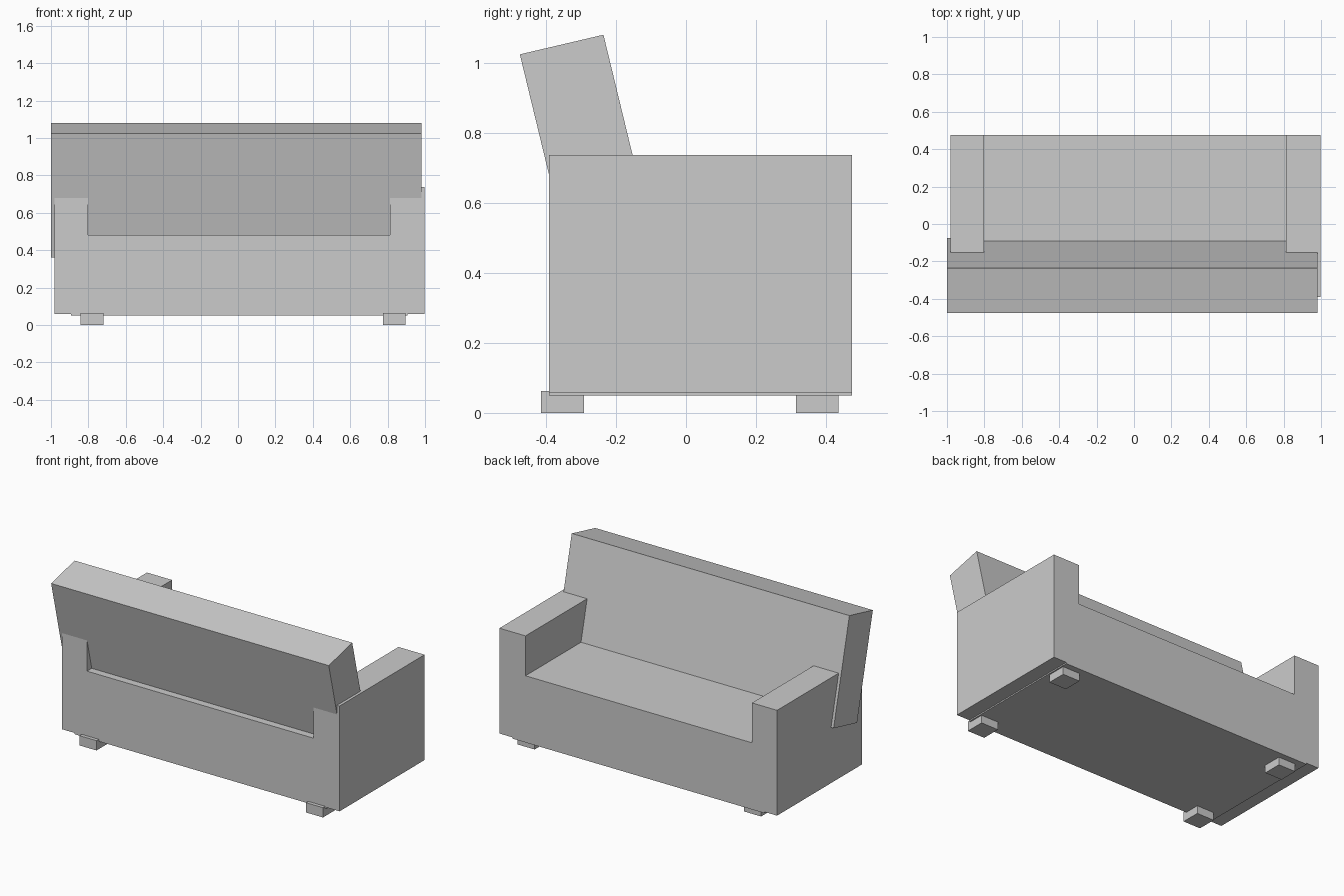
import bpy
import bmesh

if "Cube" in bpy.data.objects:
    bpy.data.objects.remove(bpy.data.objects["Cube"])


def prism(name, profile, x0, x1):
    """Extrude a (y, z) profile along x."""
    bm = bmesh.new()
    face = bm.faces.new([bm.verts.new((x0, y, z)) for y, z in profile])
    ext = bmesh.ops.extrude_face_region(bm, geom=[face])
    verts = [v for v in ext["geom"] if isinstance(v, bmesh.types.BMVert)]
    bmesh.ops.translate(bm, verts=verts, vec=(x1 - x0, 0, 0))
    bmesh.ops.recalc_face_normals(bm, faces=bm.faces)
    mesh = bpy.data.meshes.new(name)
    bm.to_mesh(mesh)
    bm.free()
    obj = bpy.data.objects.new(name, mesh)
    bpy.context.collection.objects.link(obj)
    return obj


def box(name, x, y, z):
    return prism(name, [(y[0], z[0]), (y[1], z[0]), (y[1], z[1]), (y[0], z[1])], *x)


DEPTH = (-0.391, 0.475)

# Seat block, its ends buried in the arms
box("seat", (-0.893, 0.905), DEPTH, (0.05, 0.48))

# Armrests
box("left_arm", (-0.982, -0.803), DEPTH, (0.058, 0.737))
box("right_arm", (0.812, 0.998), DEPTH, (0.058, 0.737))

# Leaning backrest
prism("backrest",
      [(-0.475, 1.025), (-0.236, 1.081), (-0.075, 0.416), (-0.314, 0.36)],
      -1.0, 0.98)

# Feet
for side, cx in (("left", -0.78), ("right", 0.835)):
    for end, cy in (("front", -0.353), ("back", 0.375)):
        box(f"{side}_{end}_foot", (cx - 0.061, cx + 0.061),
            (cy - 0.061, cy + 0.061), (0, 0.063))
